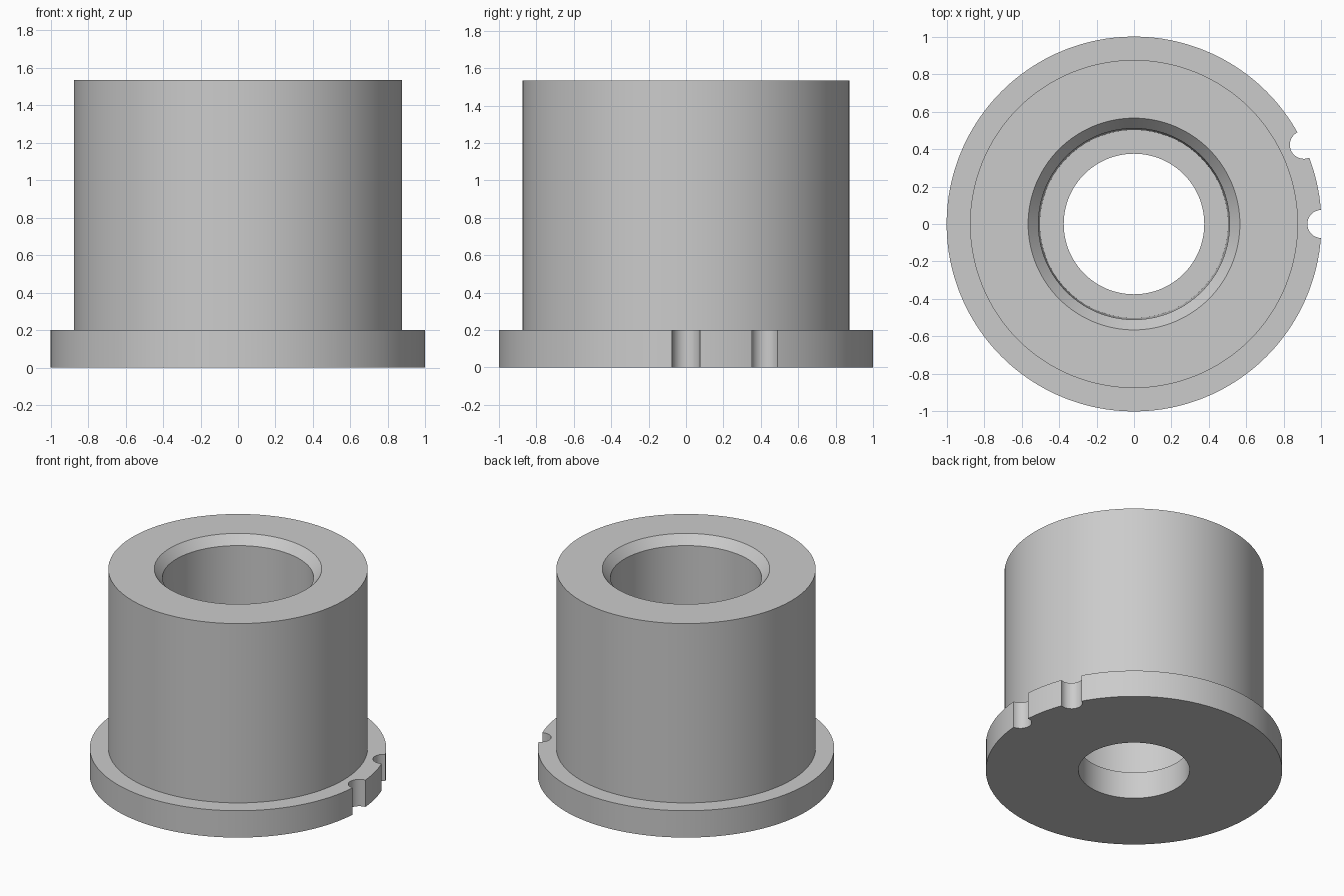
import bpy, bmesh
from math import cos, sin, pi, radians

cube = bpy.data.objects.get("Cube")
if cube:
    bpy.data.objects.remove(cube, do_unlink=True)

FLANGE_H, TOTAL_H = 0.2, 1.535

# Plain grey metal
metal = bpy.data.materials.new("grey_metal")
metal.use_nodes = True
grey = (0.6, 0.6, 0.6, 1)
metal.diffuse_color = grey
metal.node_tree.nodes["Principled BSDF"].inputs["Base Color"].default_value = grey


def add_object(name, bm):
    bmesh.ops.recalc_face_normals(bm, faces=bm.faces)
    mesh = bpy.data.meshes.new(name)
    bm.to_mesh(mesh)
    bm.free()
    mesh.materials.append(metal)
    obj = bpy.data.objects.new(name, mesh)
    bpy.context.collection.objects.link(obj)
    return obj


def lathe(name, profile, segments):
    """Revolve a closed (radius, height) profile around z."""
    bm = bmesh.new()
    rings = []
    for i in range(segments):
        a = 2 * pi * i / segments
        rings.append([bm.verts.new((r * cos(a), r * sin(a), z)) for r, z in profile])
    n = len(profile)
    for i in range(segments):
        here, after = rings[i], rings[(i + 1) % segments]
        for j in range(n):
            k = (j + 1) % n
            bm.faces.new((here[j], after[j], after[k], here[k]))
    return add_object(name, bm)


def notch_cutter(angle):
    """Upright round cutter centred on the flange rim."""
    bm = bmesh.new()
    bmesh.ops.create_cone(bm, cap_ends=True, segments=32,
                          radius1=0.075, radius2=0.075, depth=0.3)
    bmesh.ops.translate(bm, verts=bm.verts, vec=(cos(angle), sin(angle), 0.1))
    return add_object("notch_cutter", bm)


# Sleeve with flange, stepped bore and chamfered mouth
bushing = lathe("flanged_bushing", [
    (0.375, 0), (1, 0), (1, FLANGE_H), (0.875, FLANGE_H),
    (0.875, TOTAL_H), (0.565, TOTAL_H), (0.51, TOTAL_H - 0.065),
    (0.502, FLANGE_H), (0.375, FLANGE_H)], 128)

# Two round notches in the flange rim
bpy.ops.object.select_all(action='DESELECT')
bushing.select_set(True)
bpy.context.view_layer.objects.active = bushing
for degrees in (0, 25):
    cutter = notch_cutter(radians(degrees))
    mod = bushing.modifiers.new("notch", 'BOOLEAN')
    mod.operation = 'DIFFERENCE'
    mod.solver = 'EXACT'
    mod.object = cutter
    bpy.ops.object.modifier_apply(modifier=mod.name)
    bpy.data.objects.remove(cutter, do_unlink=True)

bpy.ops.object.shade_smooth_by_angle(angle=radians(30))
